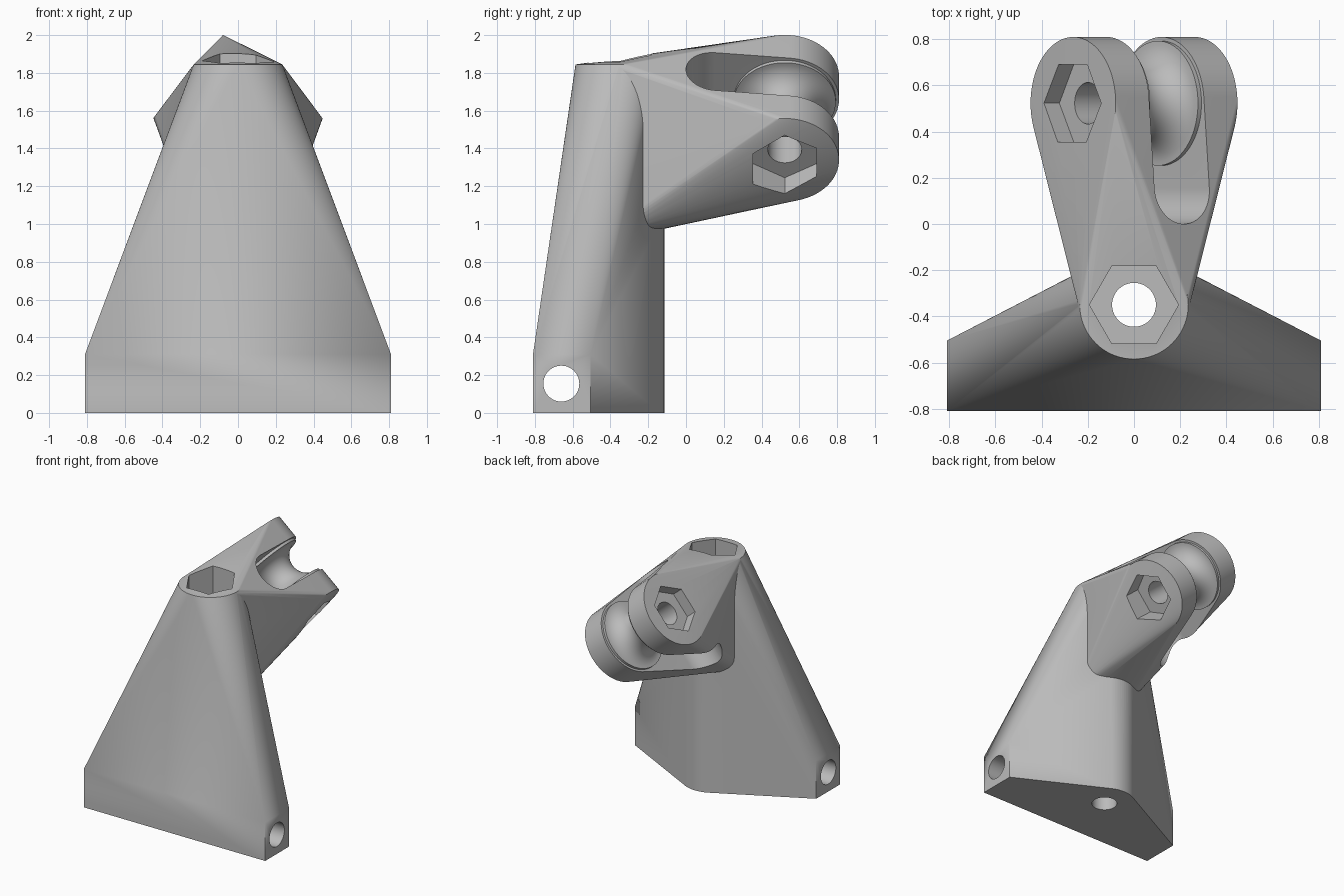
import bpy, bmesh
from math import sin, cos, pi, radians
from mathutils import Matrix, Vector

cube = bpy.data.objects.get("Cube")
if cube:
    bpy.data.objects.remove(cube, do_unlink=True)

grey = bpy.data.materials.new("plain_grey")
grey.use_nodes = True
grey.diffuse_color = (0.5, 0.5, 0.5, 1)
grey.node_tree.nodes["Principled BSDF"].inputs["Base Color"].default_value = (0.5, 0.5, 0.5, 1)

TOWER = Matrix.Translation((0, -0.35, 0))
# Clevis frame: local z runs along the tilted pin, local y stays world y
PIN = Matrix.Translation((0, 0.523, 1.56)) @ Matrix.Rotation(radians(130), 4, 'Y')
BAR = Matrix.Translation((0, -0.66, 0.155)) @ Matrix.Rotation(radians(90), 4, 'Y')


def make(name, bm):
    bmesh.ops.recalc_face_normals(bm, faces=bm.faces[:])
    mesh = bpy.data.meshes.new(name)
    bm.to_mesh(mesh)
    bm.free()
    mesh.materials.append(grey)
    obj = bpy.data.objects.new(name, mesh)
    bpy.context.collection.objects.link(obj)
    return obj


def prism(frame, radius, low, high, sides=72):
    """Corner points of a regular prism along the frame's z axis."""
    return [frame @ Vector((radius * cos(2 * pi * i / sides), radius * sin(2 * pi * i / sides), z))
            for i in range(sides) for z in (low, high)]


def hull(name, points):
    bm = bmesh.new()
    for p in points:
        bm.verts.new(p)
    result = bmesh.ops.convex_hull(bm, input=bm.verts[:])
    spare = set(result["geom_interior"] + result["geom_unused"])
    bmesh.ops.delete(bm, geom=[v for v in spare if isinstance(v, bmesh.types.BMVert)], context='VERTS')
    bmesh.ops.dissolve_limit(bm, angle_limit=radians(0.2), verts=bm.verts[:], edges=bm.edges[:])
    return make(name, bm)


def combine(target, other, operation):
    mod = target.modifiers.new(operation.lower(), 'BOOLEAN')
    mod.operation, mod.solver, mod.object = operation, 'EXACT', other
    bpy.context.view_layer.objects.active = target
    bpy.ops.object.modifier_apply(modifier=mod.name)
    bpy.data.objects.remove(other, do_unlink=True)


# Tower: foot bar blended into an upright column
foot = [Vector((x, y, z)) for x in (-0.81, 0.81) for y in (-0.81, -0.505) for z in (0, 0.31)]
bracket = hull("bracket", foot + prism(TOWER, 0.235, 0, 1.845))

# Arm: column blended into the tilted clevis barrel
arm = hull("arm", prism(TOWER, 0.2345, 0.975, 1.8445) + prism(PIN, 0.287, -0.344, 0.344))

# Round-ended slot between the cheeks
half = 0.155
slot = []
for v in (-1.2, 1.2):
    for i in range(33):
        a = pi * i / 32
        slot.append(PIN @ Vector((v, -0.523 + half - half * sin(a), half * cos(a))))
    slot += [PIN @ Vector((v, 0.8, s)) for s in (-half, half)]
combine(arm, hull("slot_cutter", slot), 'DIFFERENCE')

# Spool with a round groove, spanning the slot
rim, tube = 0.27, 0.135
profile = [(0, -0.2), (rim, -0.2)]
profile += [(rim - tube * sin(pi * i / 24), -tube * cos(pi * i / 24)) for i in range(25)]
profile += [(rim, 0.2), (0, 0.2)]
bm = bmesh.new()
verts = [bm.verts.new((r, 0, s)) for r, s in profile]
edges = [bm.edges.new(pair) for pair in zip(verts, verts[1:])]
bmesh.ops.spin(bm, geom=verts + edges, cent=(0, 0, 0), axis=(0, 0, 1), angle=2 * pi, steps=72)
bmesh.ops.remove_doubles(bm, verts=bm.verts[:], dist=0.0001)
bm.transform(PIN)
combine(arm, make("spool", bm), 'UNION')
combine(bracket, arm, 'UNION')

# Bolt holes and hexagonal nut pockets: frame, radius, low, high, sides
cuts = [
    (TOWER, 0.095, -0.2, 2.2, 48),
    (TOWER, 0.193, 1.45, 2.2, 6),
    (BAR, 0.095, -1, 1, 48),
    (PIN, 0.09, -0.6, 0.6, 48),
    (PIN, 0.193, -0.6, -0.26, 6),
    (PIN, 0.193, 0.26, 0.6, 6),
]
for cut in cuts:
    combine(bracket, hull("hole_cutter", prism(*cut)), 'DIFFERENCE')

bpy.ops.object.select_all(action='DESELECT')
bracket.select_set(True)
bpy.context.view_layer.objects.active = bracket
bpy.ops.object.shade_smooth_by_angle(angle=radians(25))
